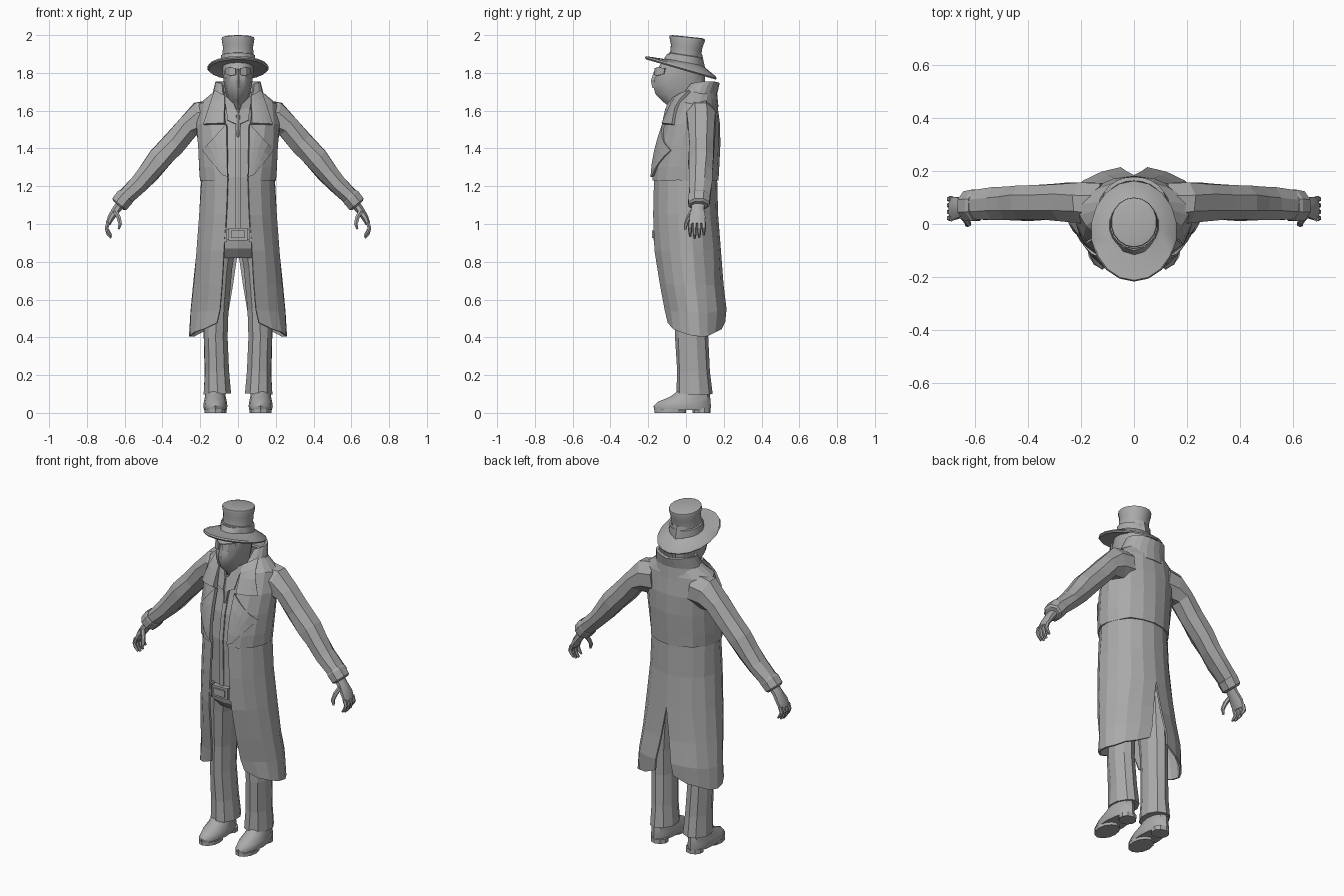
import bpy, bmesh, math, random
from mathutils import Vector

random.seed(4)
if "Cube" in bpy.data.objects:
    bpy.data.objects.remove(bpy.data.objects["Cube"])

grey = bpy.data.materials.new("plain grey")
grey.use_nodes = True
COLOUR = (0.4, 0.4, 0.4, 1)
grey.diffuse_color = COLOUR
grey.node_tree.nodes["Principled BSDF"].inputs["Base Color"].default_value = COLOUR


def loft(name, rings, closed=True, mirror=False, thick=0, smooth=False, jitter=0):
    """Skin a list of point rings; open strips may be thickened and mirrored."""
    bm = bmesh.new()
    rows = []
    for ring in rings:
        row = []
        for p in ring:
            p = Vector(p)
            if abs(p.x) > 0.09:
                p += Vector([random.uniform(-jitter, jitter) for _ in range(3)])
            row.append(bm.verts.new(p))
        rows.append(row)
    n = len(rows[0])
    for a, b in zip(rows, rows[1:]):
        for i in range(n if closed else n - 1):
            j = (i + 1) % n
            bm.faces.new((a[i], a[j], b[j], b[i]))
    if closed:
        bm.faces.new(rows[0][::-1])
        bm.faces.new(rows[-1])
    bmesh.ops.remove_doubles(bm, verts=bm.verts, dist=0.0001)
    if closed:
        bmesh.ops.recalc_face_normals(bm, faces=bm.faces)
    mesh = bpy.data.meshes.new(name)
    bm.to_mesh(mesh)
    bm.free()
    ob = bpy.data.objects.new(name, mesh)
    bpy.context.collection.objects.link(ob)
    mesh.materials.append(grey)
    if mirror:
        ob.modifiers.new("mirror", "MIRROR").use_clip = True
    if thick:
        mod = ob.modifiers.new("thickness", "SOLIDIFY")
        mod.thickness, mod.offset = thick, -1
    if smooth:
        bpy.ops.object.select_all(action="DESELECT")
        ob.select_set(True)
        bpy.context.view_layer.objects.active = ob
        bpy.ops.object.shade_smooth_by_angle(angle=math.radians(35))
    return ob


def oval(z, rx, front, back, x=0, slope=0, n=14):
    """Level ring between a front and a back y; slope tips it along y."""
    mid, ry = (front + back) / 2, (back - front) / 2
    angles = [2 * math.pi * i / n for i in range(n)]
    return [(x + rx * math.sin(a), mid - ry * math.cos(a), z + slope * ry * math.cos(a))
            for a in angles]


def half_wrap(z, rx, front, back, gap, back_gap=0, lift=0, n=9):
    """Left half of a garment ring, from the front opening round to the back."""
    a0, a1 = math.asin(gap / rx), math.pi - math.asin(back_gap / rx)
    mid, ry = (front + back) / 2, (back - front) / 2
    pts = []
    for i in range(n):
        s = i / (n - 1)
        a = a0 + (a1 - a0) * s
        pts.append((rx * math.sin(a) if s < 1 else back_gap, mid - ry * math.cos(a),
                    z + lift * (2 * s - 1) ** 2))
    return pts


def tube(name, path, n=8, **kw):
    """Limb along (x, y, z, thickness, depth) stations."""
    rings = []
    for i, (x, y, z, r, ry) in enumerate(path):
        a, b = path[max(i - 1, 0)], path[min(i + 1, len(path) - 1)]
        d = Vector((b[0] - a[0], 0, b[2] - a[2])).normalized()
        side, c = Vector((-d.z, 0, d.x)), Vector((x, y, z))
        rings.append([c + side * r * math.cos(t) + Vector((0, ry * math.sin(t), 0))
                      for t in (2 * math.pi * (k + 0.5) / n for k in range(n))])
    return loft(name, rings, mirror=True, **kw)


# Coat body and skirt: height, half width, front, back, openings
BODY = [(1.23, .203, -.184, .172, .055), (1.30, .207, -.18, .176, .06),
        (1.42, .215, -.158, .182, .065), (1.53, .225, -.12, .18, .07),
        (1.64, .205, -.07, .165, .075), (1.70, .13, -.03, .15, .08)]
loft("coat_body", [half_wrap(*r) for r in BODY], False, True, .012, jitter=.004)
SKIRT = [(.405, .262, -.11, .212, .115, .06, .075), (.53, .252, -.125, .218, .098, .05, .02),
         (.68, .236, -.15, .2, .085, .028), (.86, .22, -.178, .185, .075),
         (1.05, .207, -.182, .17, .062), (1.24, .197, -.176, .165, .055)]
loft("coat_skirt", [half_wrap(*r) for r in SKIRT], False, True, .01, jitter=.004)


def coat_y(x, z):
    """Front surface of the coat body at a given spot."""
    for lo, hi in zip(BODY, BODY[1:]):
        if z <= hi[0]:
            break
    t = min(max((z - lo[0]) / (hi[0] - lo[0]), 0), 1)
    rx, f, b = [lo[k] + (hi[k] - lo[k]) * t for k in (1, 2, 3)]
    return (f + b) / 2 - (b - f) / 2 * math.sqrt(max(0, 1 - (x / rx) ** 2))


def coat_patch(name, corners, raise_by, n=5):
    """Four-cornered cloth flap laid on the front of the coat."""
    a, b, c, d = [Vector(p) for p in corners]
    rows = []
    for i in range(n):
        left, right = a.lerp(d, i / (n - 1)), b.lerp(c, i / (n - 1))
        pts = [left.lerp(right, k / (n - 1)) for k in range(n)]
        rows.append([(p.x, coat_y(p.x, p.y) - raise_by, p.y) for p in pts])
    loft(name, rows, False, True, .02)


# Collar and lapels
coat_patch("collar_flap", [(.075, 1.535), (.185, 1.53), (.125, 1.71), (.07, 1.68)], .02)
coat_patch("lapel", [(.056, 1.25), (.085, 1.26), (.19, 1.39), (.062, 1.53)], .012)
loft("collar_stand", [half_wrap(1.62, .15, -.06, .172, .085),
                      half_wrap(1.69, .135, -.035, .165, .08),
                      half_wrap(1.755, .12, .0, .178, .085, lift=-.012)],
     False, True, .015)

# Sleeves and cuffs
tube("sleeve", [(.12, .07, 1.565, .1, .09), (.2, .08, 1.555, .095, .085),
                (.265, .082, 1.512, .066, .078), (.335, .082, 1.43, .068, .072),
                (.415, .08, 1.343, .066, .072), (.47, .078, 1.275, .058, .068),
                (.525, .076, 1.212, .05, .064), (.61, .07, 1.13, .046, .058)], jitter=.004)
tube("cuff", [(.592, .07, 1.148, .05, .06), (.598, .07, 1.142, .054, .064),
              (.628, .068, 1.105, .052, .06), (.634, .068, 1.098, .038, .05)])

# Hands
tube("palm", [(.61, .066, 1.12, .026, .036), (.645, .062, 1.075, .024, .036),
              (.672, .06, 1.035, .02, .046), (.688, .058, 1.0, .014, .044)], smooth=True)
for i, finger in enumerate(("index", "middle", "ring", "little")):
    y, drop = .022 + i * .024, (.01, 0, .004, .018)[i]
    tube(finger + "_finger", [(.686, y, 1.01, .012, .012), (.696, y, .978, .011, .011),
                              (.689, y, .948 + drop, .010, .010),
                              (.672, y, .925 + drop, .006, .006)], n=6)
tube("thumb", [(.65, .035, 1.07, .014, .016), (.632, .014, 1.035, .013, .013),
               (.624, .0, 1.0, .011, .011), (.632, -.004, .972, .006, .006)], n=6)

# Shirt, front strip and shirt collar
SHIRT = [(.93, .165, -.148), (1.1, .17, -.15), (1.25, .175, -.155), (1.4, .175, -.136),
         (1.5, .155, -.106), (1.6, .1, -.085), (1.66, .07, -.07)]
loft("shirt", [oval(z, rx, f, .12) for z, rx, f in SHIRT])
loft("shirt_strip", [[(-.012, f - .006, z), (.012, f - .006, z)] for z, _, f in SHIRT[:-1]],
     False, thick=.01)
loft("shirt_collar", [[(.012, -.125, 1.53), (.055, -.115, 1.55)],
                      [(.008, -.112, 1.6), (.065, -.085, 1.62)],
                      [(.03, -.09, 1.66), (.075, -.05, 1.68)]], False, True, .01)
loft("neckerchief", [oval(1.46, .006, -.13, -.11, n=6), oval(1.53, .02, -.128, -.09, n=6),
                     oval(1.61, .012, -.11, -.07, n=6)])

# Trousers, belt and buckle
loft("hips", [oval(.82, .14, -.09, .12), oval(.87, .17, -.135, .135),
              oval(.94, .172, -.15, .135)])
tube("trouser_leg", [(.09, .025, .9, .085, .12), (.103, .025, .77, .076, .105),
                     (.115, .03, .55, .068, .09), (.117, .03, .4, .065, .086),
                     (.112, .04, .22, .068, .088), (.108, .044, .1, .075, .096)],
     n=10, jitter=.003)
loft("belt", [oval(.915, .178, -.16, .14), oval(.97, .178, -.16, .14)])


def block(name, w, z0, z1, y0, y1, x=0):
    loft(name, [[(x - w, y0, z), (x + w, y0, z), (x + w, y1, z), (x - w, y1, z)]
                for z in (z0, z1)])


block("buckle", .05, .912, .978, -.172, -.14)
block("buckle_plate", .036, .925, .965, -.18, -.165)
for x in (-.066, .066):
    block("belt_loop", .007, .905, .982, -.168, -.13, x)

# Shoes
loft("shoe", [oval(z, rx, f, b, .12, n=12) for z, rx, f, b in
              ((.016, .06, -.168, .13), (.035, .064, -.172, .132), (.058, .061, -.15, .13),
               (.085, .055, -.085, .128), (.125, .05, -.03, .12))], mirror=True, smooth=True)
loft("sole", [oval(z, .058, -.166, .0, .12, n=12) for z in (0, .02)], mirror=True)
loft("heel", [oval(z, .05, .035, .13, .115, n=10) for z in (0, .025)], mirror=True)

# Head, nose and eye lenses
HEAD = [(1.56, .06, -.075, .08), (1.63, .045, -.1, .085), (1.65, .05, -.125, .09),
        (1.69, .064, -.163, .095), (1.74, .074, -.174, .1), (1.79, .081, -.168, .102),
        (1.83, .083, -.145, .1), (1.9, .082, -.1, .085)]
loft("head", [oval(*r, n=12) for r in HEAD], smooth=True)
loft("nose", [oval(1.72, .016, -.178, -.12, n=6), oval(1.76, .014, -.186, -.12, n=6),
              oval(1.82, .007, -.165, -.12, n=6)])
loft("eye_lens", [[(.014, -.17, 1.79), (.042, -.158, 1.785), (.066, -.118, 1.795)],
                  [(.014, -.166, 1.825), (.042, -.152, 1.83), (.066, -.112, 1.825)]],
     False, True, .008)

# Hat: tilted brim, band and flared crown
HAT = [(1.83, .08, -.1, .09, .2), (1.818, .155, -.212, .158, .29), (1.826, .163, -.217, .163, .29),
       (1.835, .157, -.212, .158, .29), (1.85, .105, -.12, .105, .22), (1.856, .094, -.1, .09, .2),
       (1.892, .09, -.092, .088, .16), (1.895, .083, -.084, .08, .15), (1.94, .081, -.08, .086, .12),
       (1.978, .088, -.088, .1, .1), (1.988, .085, -.086, .099, .1), (1.992, .07, -.07, .084, .1)]
loft("hat", [oval(z, rx, f, b, slope=s, n=18) for z, rx, f, b, s in HAT], smooth=True)
